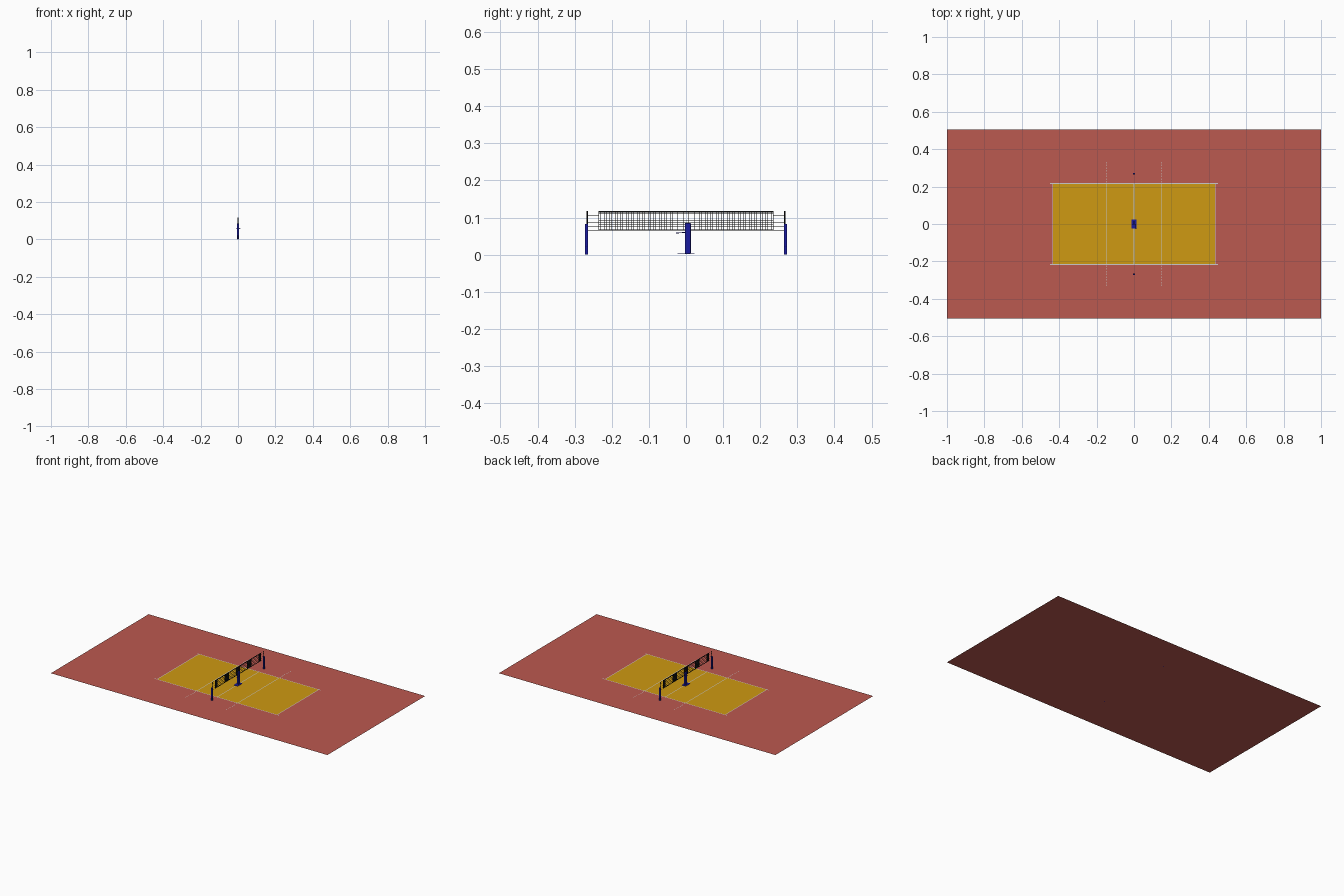
import bpy, bmesh
from mathutils import Vector, Matrix

if "Cube" in bpy.data.objects:
    bpy.data.objects.remove(bpy.data.objects["Cube"])


def material(name, rgb):
    m = bpy.data.materials.new(name)
    m.diffuse_color = (*rgb, 1)
    m.use_nodes = True
    m.node_tree.nodes["Principled BSDF"].inputs["Base Color"].default_value = m.diffuse_color
    return m


RED = material("red", (0.50, 0.10, 0.08))
YELLOW = material("yellow", (0.62, 0.32, 0.006))
WHITE = material("white", (0.75, 0.75, 0.75))
BLUE = material("blue", (0.01, 0.01, 0.35))
BLACK = material("black", (0.006, 0.006, 0.006))


def finish(name, bm, mat):
    me = bpy.data.meshes.new(name)
    bm.to_mesh(me)
    bm.free()
    ob = bpy.data.objects.new(name, me)
    bpy.context.collection.objects.link(ob)
    me.materials.append(mat)
    return ob


def flat(name, rects, z, mat):
    # rects: centre x, centre y, size x, size y
    bm = bmesh.new()
    for x, y, sx, sy in rects:
        m = Matrix.Translation((x, y, z)) @ Matrix.Diagonal((sx, sy, 1, 1))
        bmesh.ops.create_grid(bm, x_segments=1, y_segments=1, size=0.5, matrix=m)
    return finish(name, bm, mat)


def boxes(name, items, mat, bevel=0):
    bm = bmesh.new()
    for loc, size in items:
        m = Matrix.Translation(loc) @ Matrix.Diagonal((*size, 1))
        bmesh.ops.create_cube(bm, size=1, matrix=m)
    ob = finish(name, bm, mat)
    if bevel:
        b = ob.modifiers.new("bevel", "BEVEL")
        b.width, b.segments = bevel, 2
    return ob


def rods(name, items, mat, sides=12):
    # items: start, end, radius
    bm = bmesh.new()
    for a, b, r in items:
        a, b = Vector(a), Vector(b)
        d = b - a
        m = Matrix.Translation((a + b) / 2) @ d.to_track_quat('Z', 'Y').to_matrix().to_4x4()
        bmesh.ops.create_cone(bm, cap_ends=True, segments=sides, radius1=r,
                              radius2=r, depth=d.length, matrix=m)
    for f in bm.faces:
        f.smooth = len(f.verts) == 4 and sides > 6
    return finish(name, bm, mat)


# Floor and playing court
flat("floor", [(0, 0, 2, 1.01)], 0, RED)
flat("court", [(0, 0, 0.87, 0.432)], 0.0006, YELLOW)

# Court markings
W = 0.004
lines = [(0, 0, W, 0.432)]
for s in (-1, 1):
    lines += [(s * 0.434, 0, W, 0.44), (0, s * 0.216, 0.90, W), (s * 0.148, 0, W, 0.432)]
flat("court_lines", lines, 0.0012, WHITE)
dashes = [(sx * 0.148, sy * (0.226 + i * 0.0145), W, 0.008)
          for sx in (-1, 1) for sy in (-1, 1) for i in range(8)]
flat("dashed_attack_lines", dashes, 0.0012, WHITE)

# Net: strands plus edge tapes
Y, Z0, Z1, T = 0.235, 0.065, 0.117, 0.0008
strands = [((0, 0, Z0 + (Z1 - Z0) * i / 10), (T, 2 * Y, T)) for i in range(11)]
strands += [((0, -Y + 2 * Y * i / 95, (Z0 + Z1) / 2), (T, T, Z1 - Z0)) for i in range(96)]
boxes("net_mesh", strands, BLACK)
tapes = [((0, 0, Z1 - 0.001), (0.0014, 2 * Y, 0.004)),
         ((0, 0, Z0 + 0.001), (0.0014, 2 * Y, 0.003))]
tapes += [((0, s * Y, (Z0 + Z1) / 2), (0.0014, 0.002, Z1 - Z0)) for s in (-1, 1)]
boxes("net_tapes", tapes, BLACK)

# Ropes tying the net to the posts
ropes = [((0, s * Y, z), (0, s * 0.266, z), 0.0005)
         for s in (-1, 1) for z in (0.066, 0.076, 0.086, 0.105, 0.115)]
rods("net_ropes", ropes, BLACK, 6)

# Side posts with padding
rods("side_posts", [((0, s * 0.266, 0), (0, s * 0.266, 0.118), 0.0018) for s in (-1, 1)], BLACK)
boxes("post_pads", [((0, s * 0.268, 0.052), (0.010, 0.009, 0.062)) for s in (-1, 1)], BLUE, 0.002)
boxes("post_sleeves", [((0, s * 0.268, 0.011), (0.007, 0.007, 0.022)) for s in (-1, 1)], BLUE)

# Centre stand with base plate and winch handle
boxes("stand_base", [((0, 0, 0.0022), (0.028, 0.046, 0.002))], BLUE)
boxes("stand_column", [((0, 0.005, 0.044), (0.013, 0.016, 0.082))], BLUE, 0.002)
rods("winch_handle", [((-0.011, -0.002, 0.060), (0.011, -0.002, 0.060), 0.0015),
                      ((0.010, -0.002, 0.060), (0.010, -0.026, 0.058), 0.001),
                      ((0.007, -0.026, 0.058), (0.013, -0.026, 0.058), 0.0015)], BLUE)
